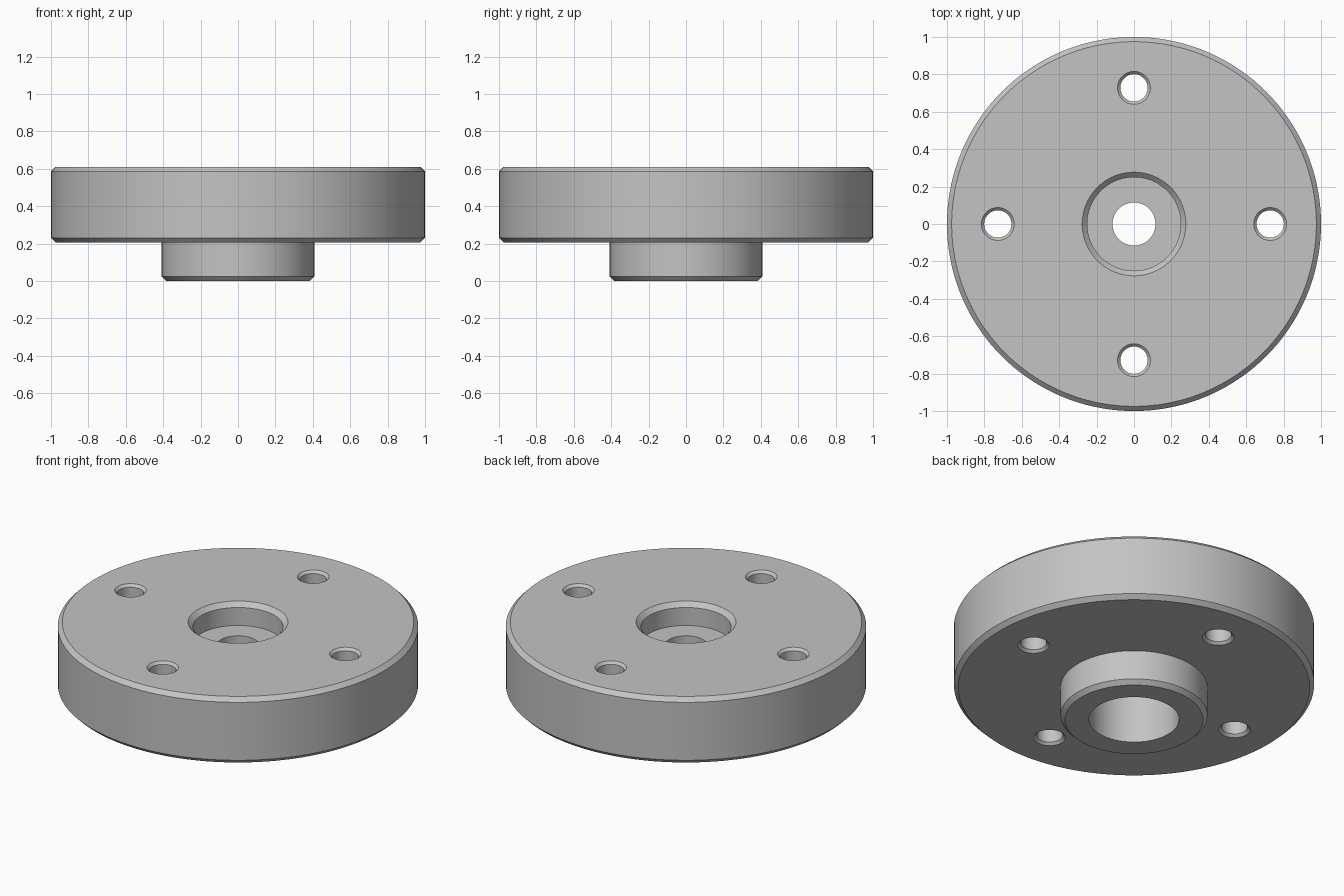
import bpy, bmesh, math
from mathutils import Vector

if "Cube" in bpy.data.objects:
    bpy.data.objects.remove(bpy.data.objects["Cube"], do_unlink=True)

# Single machined-metal colour
metal = bpy.data.materials.new("plain grey metal")
grey = (0.55, 0.55, 0.55, 1)
metal.diffuse_color = grey
metal.use_nodes = True
metal.node_tree.nodes["Principled BSDF"].inputs["Base Color"].default_value = grey


def lathe(name, profile, steps, location=(0, 0, 0)):
    """Revolve a closed (radius, height) outline about the z axis."""
    bm = bmesh.new()
    verts = [bm.verts.new((r, 0, z)) for r, z in profile]
    edges = [bm.edges.new((v, verts[(i + 1) % len(verts)])) for i, v in enumerate(verts)]
    bmesh.ops.spin(bm, geom=verts + edges, cent=(0, 0, 0), axis=(0, 0, 1),
                   angle=math.tau, steps=steps, use_merge=False)
    bmesh.ops.remove_doubles(bm, verts=bm.verts, dist=1e-4)
    # Drop edges and faces that collapsed on the axis
    loose = [e for e in bm.edges if not e.link_faces]
    bmesh.ops.delete(bm, geom=loose, context="EDGES")
    bmesh.ops.recalc_face_normals(bm, faces=bm.faces)
    mesh = bpy.data.meshes.new(name)
    bm.to_mesh(mesh)
    bm.free()
    mesh.materials.append(metal)
    obj = bpy.data.objects.new(name, mesh)
    obj.location = Vector(location)
    bpy.context.collection.objects.link(obj)
    return obj


TOP, BASE, C = 0.61, 0.205, 0.025
BORE, SHAFT = 0.25, 0.115

# Disc, boss, top recess, inner web and bottom bore in one outline
flange = lathe("flange_hub", [
    (BORE, 0), (0.383, 0), (0.408, C), (0.408, BASE),
    (1 - C, BASE), (1, BASE + C), (1, TOP - C), (1 - C, TOP),
    (0.277, TOP), (BORE, TOP - 0.027), (BORE, 0.473),
    (SHAFT, 0.473), (SHAFT, 0.35), (BORE, 0.35)], 144)

# Four bolt holes, chamfered at both ends
HOLE, RIM, DEEP = 0.073, 0.088, 0.015
bpy.context.view_layer.objects.active = flange
flange.select_set(True)
for i in range(4):
    a = i * math.pi / 2
    cutter = lathe("bolt_hole_cutter", [
        (0, BASE - DEEP), (RIM + DEEP, BASE - DEEP), (HOLE, BASE + DEEP),
        (HOLE, TOP - DEEP), (RIM + DEEP, TOP + DEEP), (0, TOP + DEEP)],
        48, (0.728 * math.cos(a), 0.728 * math.sin(a), 0))
    cutter.hide_render = True
    mod = flange.modifiers.new("bolt hole", "BOOLEAN")
    mod.operation = "DIFFERENCE"
    mod.solver = "EXACT"
    mod.object = cutter
    bpy.ops.object.modifier_apply(modifier=mod.name)
    bpy.data.objects.remove(cutter, do_unlink=True)

# Smooth walls with crisp chamfer edges
bpy.ops.object.shade_smooth_by_angle(angle=math.radians(30))
